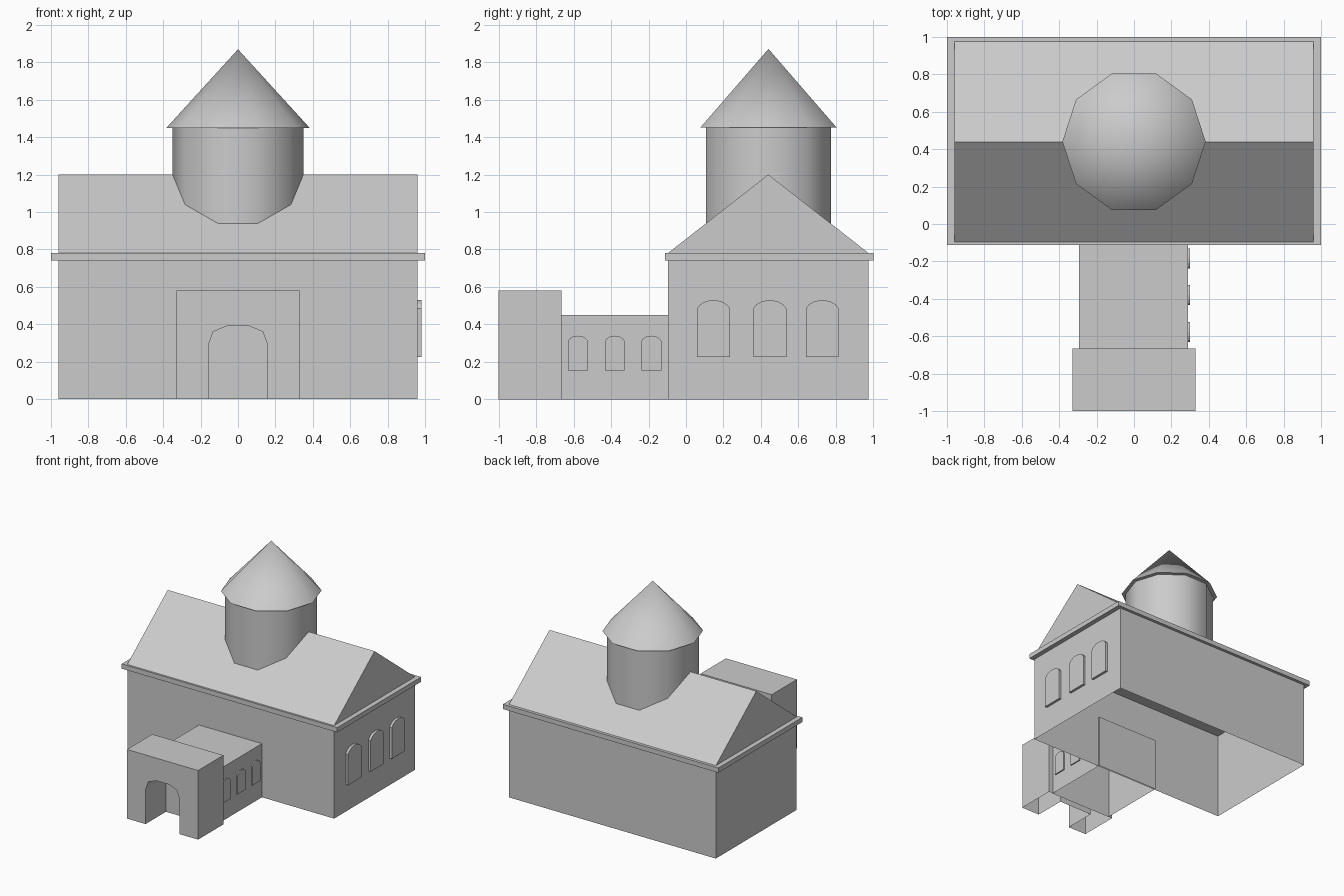
import bpy, math

if "Cube" in bpy.data.objects:
    bpy.data.objects.remove(bpy.data.objects["Cube"])


def mesh_object(name, verts, faces):
    me = bpy.data.meshes.new(name)
    me.from_pydata(verts, [], faces)
    me.validate()
    ob = bpy.data.objects.new(name, me)
    bpy.context.collection.objects.link(ob)
    return ob


def box(name, x, y, z, skip=()):
    """Box from ranges; skip leaves sides open."""
    verts = [(a, b, c) for c in z for b in y for a in x]
    sides = {"bottom": (0, 2, 3, 1), "top": (4, 5, 7, 6), "front": (0, 1, 5, 4),
             "back": (2, 6, 7, 3), "left": (0, 4, 6, 2), "right": (1, 3, 7, 5)}
    return mesh_object(name, verts, [f for s, f in sides.items() if s not in skip])


def arch(centre, half, base, spring, top, shape):
    """Arch outline from lower right, over the top, to lower left."""
    right = [(1, None)] + list(shape)
    pts = [(half * u, base if v is None else spring + (top - spring) * v) for u, v in right]
    left = [(-u, v) for u, v in reversed(pts) if u > 1e-6]
    return [(centre + u, v) for u, v in pts + left]


GATE_SHAPE = [(1, 0), (.84, .7), (.38, 1)]
WINDOW_SHAPE = [(1, 0), (.8, .5), (.45, .88), (0, 1)]


def windows(name, centres, half, base, spring, top, x0, x1):
    """Row of raised arched panels on a right-hand wall."""
    for i, c in enumerate(centres):
        out = arch(c, half, base, spring, top, WINDOW_SHAPE)
        n = len(out)
        verts = [(x, y, z) for x in (x0, x1) for y, z in out]
        faces = [tuple(range(n))[::-1], tuple(range(n, 2 * n))]
        faces += [(k, (k + 1) % n, n + (k + 1) % n, n + k) for k in range(n)]
        mesh_object(f"{name}_{i + 1}", verts, faces)


# Main hall walls, open underneath, with an eave slab
box("hall_walls", (-.96, .96), (-.097, .975), (0, .74), skip=("bottom", "top"))
box("eave_slab", (-1, 1), (-.113, 1), (.74, .78))

# Gable roof
profile = [(-.097, .78), (.975, .78), (.439, 1.2)]
mesh_object("gable_roof", [(x, y, z) for x in (-.96, .96) for y, z in profile],
            [(0, 2, 1), (3, 4, 5), (0, 1, 4, 3), (1, 2, 5, 4), (2, 0, 3, 5)])

# Corridor, reaching slightly into the hall
box("corridor", (-.295, .29), (-.67, -.085), (0, .45), skip=("bottom",))

# Porch shell with an arched niche
box("porch_walls", (-.33, .33), (-1, -.665), (0, .58), skip=("bottom", "front"))
gate = arch(0, .158, 0, .29, .39, GATE_SHAPE)
mesh_object("porch_front", [(x, -1, z) for x, z in
            gate + [(-.33, 0), (-.33, .58), (.33, .58), (.33, 0)]],
            [tuple(range(len(gate) + 4))[::-1]])
n = len(gate)
mesh_object("gate_niche", [(x, y, z) for y in (-1, -.73) for x, z in gate],
            [(k, k + 1, n + k + 1, n + k) for k in range(n - 1)]
            + [tuple(range(n, 2 * n))[::-1]])

# Arched windows on the right side
windows("hall_window", (.147, .447, .727), .088, .225, .485, .53, .95, .98)
windows("corridor_window", (-.577, -.38, -.185), .053, .155, .312, .34, .28, .30)

# Ten-sided tower and pointed roof, smooth shaded
bpy.ops.mesh.primitive_cylinder_add(vertices=10, radius=.35, depth=.57,
                                    location=(0, .44, 1.165), rotation=(0, 0, math.pi / 2))
bpy.context.object.name = "tower"
bpy.ops.object.shade_smooth_by_angle(angle=math.radians(40))
bpy.ops.mesh.primitive_cone_add(vertices=10, radius1=.383, depth=.42,
                                location=(0, .44, 1.66), rotation=(0, 0, math.pi / 2))
bpy.context.object.name = "tower_roof"
bpy.ops.object.shade_smooth_by_angle(angle=math.radians(40))
